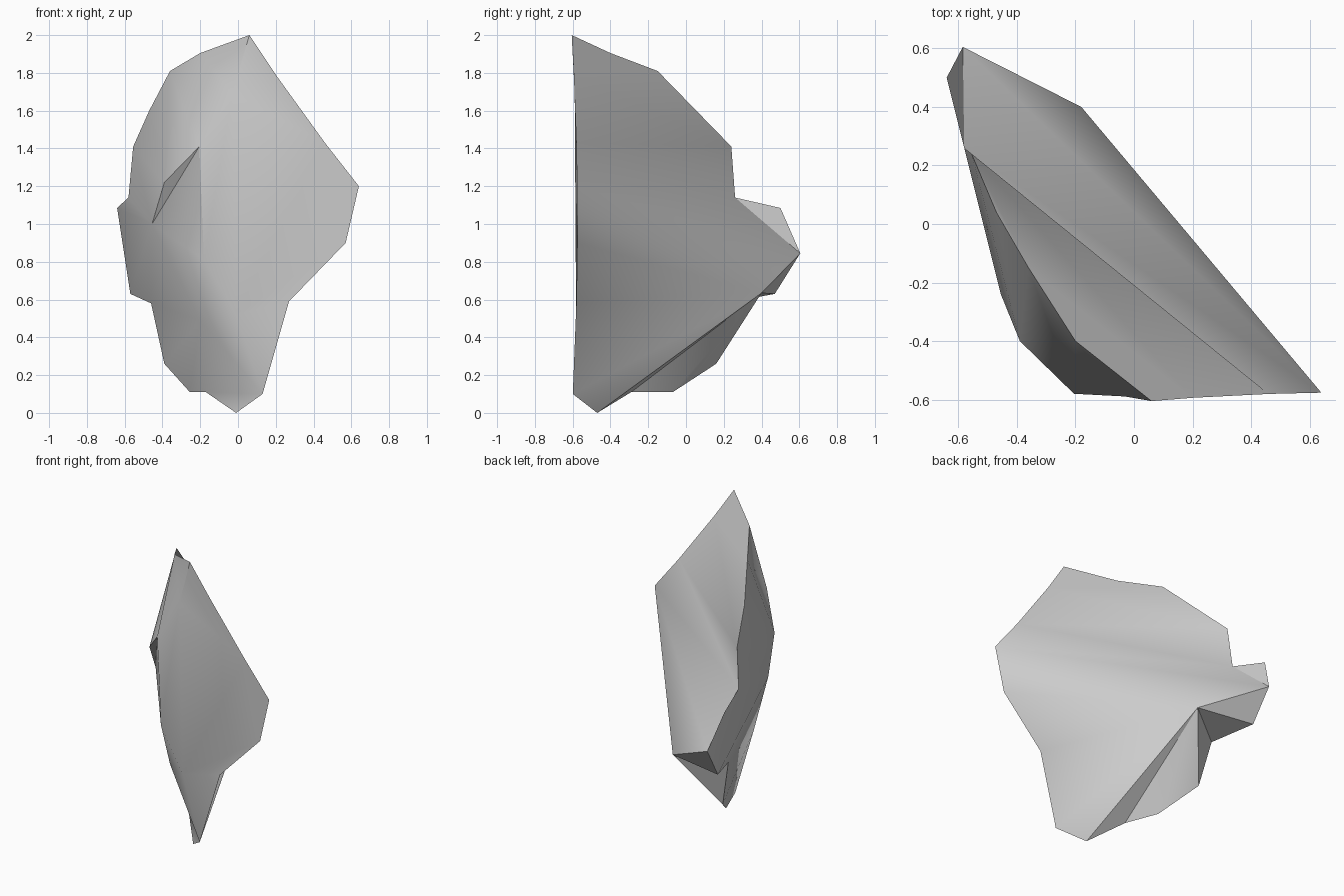
import bpy
import bmesh
import math

cube = bpy.data.objects.get("Cube")
if cube:
    bpy.data.objects.remove(cube, do_unlink=True)

# One plain stone material
stone = bpy.data.materials.new("grey_stone")
stone.use_nodes = True
colour = (0.6, 0.6, 0.6, 1)
stone.diffuse_color = colour
stone.node_tree.nodes["Principled BSDF"].inputs["Base Color"].default_value = colour

bm = bmesh.new()


def add_points(points):
    return [bm.verts.new(p) for p in points]


def fan(centre, rim):
    """Triangles from one corner to each pair of neighbours on a rim."""
    for first, second in zip(rim, rim[1:]):
        bm.faces.new((centre, first, second))


def bowed(x, z):
    """Point on the broad front face, whose tips lean slightly forward."""
    return (x, -0.575 - 0.03 * (z - 1) ** 2, z)


# Broad front face: outline from the peak down one side and up the other
right_outline = [(0.06, 2), (0.2, 1.79), (0.46, 1.43), (0.64, 1.2),
                 (0.57, 0.9), (0.27, 0.59), (0.13, 0.1)]
left_outline = [(-0.01, 0.52), (-0.18, 0.81), (-0.205, 1.41), (-0.03, 1.69)]
front = add_points(bowed(x, z) for x, z in right_outline + left_outline)
bm.faces.new(front)
(peak, shoulder, groove_end, corner, low_corner, waist, toe,
 left_low, left_mid, left_high, left_top) = front

# Rear rim: upper arc, projecting spur, lower arc
upper = add_points([(-0.2, -0.4, 1.905), (-0.36, -0.15, 1.81),
                    (-0.47, 0.04, 1.6), (-0.555, 0.24, 1.41)])
notch, spur_top, spur_tip, spur_base = add_points([
    (-0.58, 0.26, 1.14), (-0.64, 0.5, 1.085),
    (-0.585, 0.605, 0.845), (-0.57, 0.47, 0.63)])
lower = add_points([(-0.46, 0.2, 0.58), (-0.39, 0.16, 0.26),
                    (-0.255, -0.07, 0.11), (-0.17, -0.29, 0.11),
                    (-0.01, -0.47, 0)])
ledge = upper[-1]
foot = lower[-1]

# Loose corners: rear hub and the knuckles on the left flank
hub, brow, cheek, hip = add_points([
    (-0.18, 0.4, 0.635), (-0.39, -0.4, 1.22),
    (-0.455, -0.24, 1), (-0.2, -0.45, 0.49)])

# Rear: upper slab, groove, spur and the facets spreading from the hub
bm.faces.new([peak, shoulder, groove_end] + upper[::-1])
fan(notch, [ledge, groove_end, corner, spur_tip, spur_top])
bm.faces.new((spur_top, spur_base, spur_tip))
fan(hub, [corner, low_corner, waist, toe] + lower[::-1]
    + [spur_base, spur_tip, corner])

# Left flank: facets between the front outline and the rear rim
fan(upper[0], [peak, left_top, left_high])
fan(left_high, [upper[0], upper[1], brow])
fan(brow, upper[1:] + [cheek, left_high])
fan(cheek, [ledge, notch, spur_top, spur_base, lower[0], hip, left_mid, left_high])
fan(hip, lower[:-1] + [toe, left_low, left_mid])
bm.faces.new((lower[-2], foot, toe))

bmesh.ops.recalc_face_normals(bm, faces=bm.faces[:])
mesh = bpy.data.meshes.new("stone_shard")
bm.to_mesh(mesh)
bm.free()
mesh.materials.append(stone)

shard = bpy.data.objects.new("stone_shard", mesh)
bpy.context.collection.objects.link(shard)
for other in bpy.context.selected_objects:
    other.select_set(False)
shard.select_set(True)
bpy.context.view_layer.objects.active = shard
bpy.ops.object.shade_smooth_by_angle(angle=math.radians(40))
